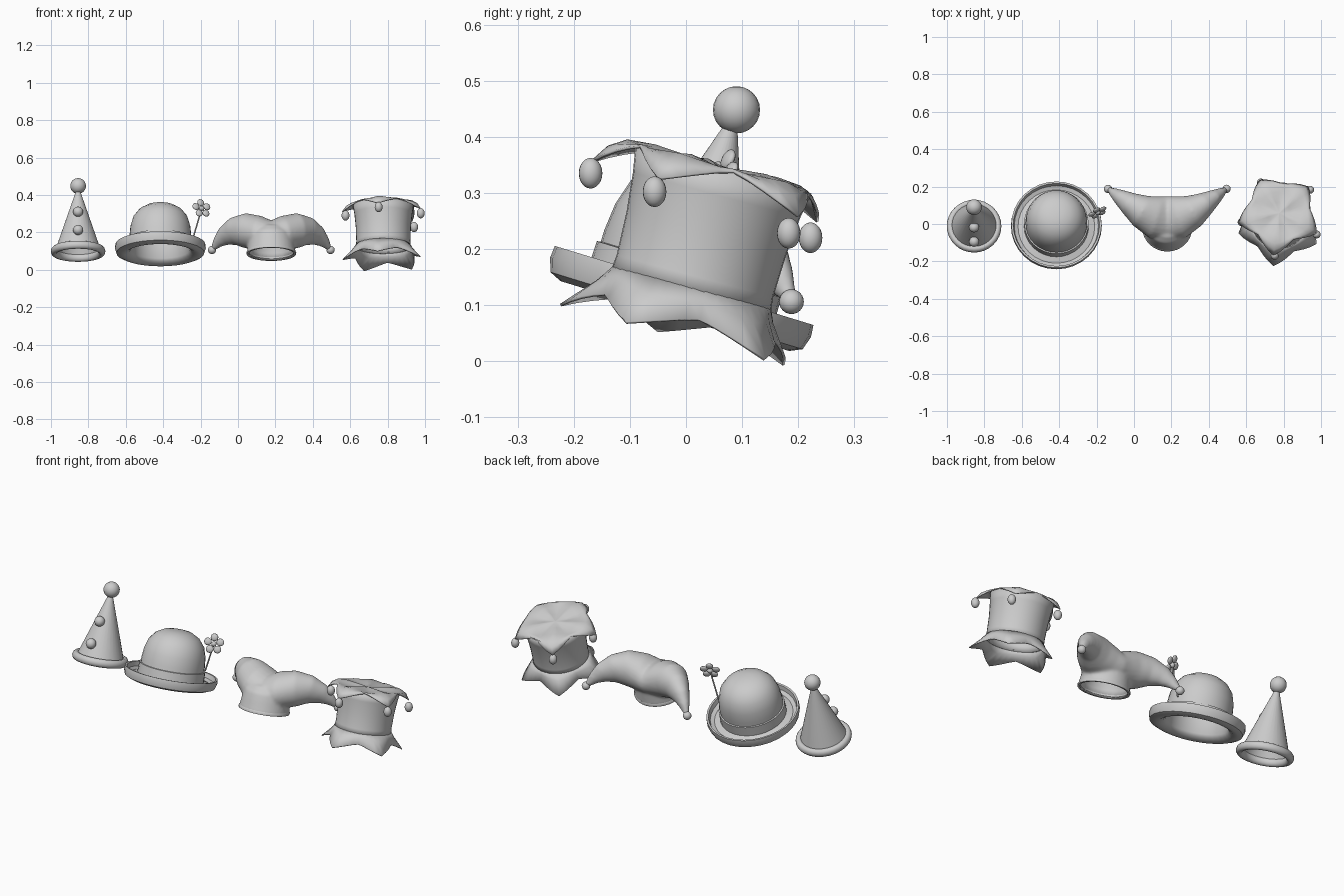
import bpy, bmesh
from math import sin, cos, pi, radians
from mathutils import Matrix, Vector

if "Cube" in bpy.data.objects:
    bpy.data.objects.remove(bpy.data.objects["Cube"])


def frame(x, y, z, tilt):
    """Hat frame, leaning back by tilt degrees."""
    return Matrix.Translation((x, y, z)) @ Matrix.Rotation(-radians(tilt), 4, 'X')


def finish(name, bm, matrix=None, angle=35):
    bmesh.ops.remove_doubles(bm, verts=bm.verts, dist=1e-5)
    bmesh.ops.recalc_face_normals(bm, faces=bm.faces)
    me = bpy.data.meshes.new(name)
    bm.to_mesh(me)
    bm.free()
    ob = bpy.data.objects.new(name, me)
    bpy.context.collection.objects.link(ob)
    ob.matrix_world = matrix or Matrix()
    bpy.ops.object.select_all(action='DESELECT')
    ob.select_set(True)
    bpy.context.view_layer.objects.active = ob
    bpy.ops.object.shade_smooth_by_angle(angle=radians(angle))
    return ob


def bridge(bm, rings, closed=False):
    """Quads between successive rings of equal length."""
    pairs = list(zip(rings, rings[1:])) + ([(rings[-1], rings[0])] if closed else [])
    for a, b in pairs:
        n = len(a)
        for i in range(n):
            j = (i + 1) % n
            bm.faces.new((a[i], a[j], b[j], b[i]))


def lathe(bm, profile, segs=32, closed=True, matrix=Matrix()):
    rings = [[bm.verts.new(matrix @ Vector((r * cos(2 * pi * i / segs), r * sin(2 * pi * i / segs), z)))
              for i in range(segs)] for r, z in profile]
    bridge(bm, rings, closed)


def turned(name, profile, matrix, segs=32, closed=True, angle=35):
    bm = bmesh.new()
    lathe(bm, profile, segs, closed)
    return finish(name, bm, matrix, angle)


def ball(name, pos, r, stretch=1.0):
    bm = bmesh.new()
    bmesh.ops.create_uvsphere(bm, u_segments=20, v_segments=12, radius=r)
    bmesh.ops.scale(bm, vec=(1, 1, stretch), verts=bm.verts)
    return finish(name, bm, Matrix.Translation(pos), 60)


# --- Cone hat with rolled edge and pompoms
M = frame(-0.855, -0.015, 0.087, 16)
turned("cone_hat", [(.124, -.006), (.006, .325), (.012, .35), (.118, .03)][::-1][:1] +
       [(.012, .345), (.006, .325), (.112, .026)], M)
turned("cone_rolled_edge", [(.1275 + .0185 * cos(2 * pi * k / 12), .012 + .022 * sin(2 * pi * k / 12))
                            for k in range(12)], M, 32, True, 60)
ball("cone_top_pompom", (-0.855, 0.09, 0.448), 0.042)
for y, z in ((-0.018, 0.31), (-0.095, 0.213)):
    ball("cone_front_pompom", (-0.855, y, z), 0.027)

# --- Bowler hat with curled brim and band
M = frame(-0.415, -0.017, 0.09, 17)
turned("bowler", [(.158, .018), (.168, .004), (.188, -.008), (.213, -.01), (.235, .0), (.243, .025), (.241, .047),
                  (.231, .046), (.225, .022), (.205, .012), (.165, .026), (.165, .1), (.16, .15),
                  (.145, .2), (.115, .238), (.075, .261), (.035, .269), (0, .271), (0, .262),
                  (.07, .25), (.13, .203), (.152, .145), (.157, .1)], M, 32, True, 45)
turned("bowler_band", [(.164, .02), (.173, .022), (.172, .077), (.163, .079)], M)

# --- Flower on a stem
base, head = Vector((-0.24, 0.05, 0.17)), Vector((-0.194, 0.062, 0.328))
d = head - base
bm = bmesh.new()
bmesh.ops.create_cone(bm, cap_ends=True, segments=10, radius1=.004, radius2=.004, depth=d.length)
finish("flower_stem", bm, Matrix.Translation((base + head) / 2) @ d.to_track_quat('Z', 'Y').to_matrix().to_4x4())
F = Matrix.Translation(head) @ Vector((.38, -.8, .4)).to_track_quat('Z', 'Y').to_matrix().to_4x4()
bm = bmesh.new()
for k in range(6):
    a = 2 * pi * k / 5 + .3
    R, r = (0.034, 0.02) if k < 5 else (0, 0.014)
    bmesh.ops.create_uvsphere(bm, u_segments=14, v_segments=8, radius=1, matrix=Matrix.Translation(
        (R * cos(a), R * sin(a), 0)) @ Matrix.Diagonal((r, r, .009 if k < 5 else .014, 1)))
finish("flower_head", bm, F, 60)

# --- Two-horned hat: lofted horns fused with a head tube
X = 0.178
M = frame(X, -0.018, 0.092, 16)
half = [(.0, .03, .18, .12, .084), (.07, .038, .196, .114, .093), (.14, .07, .21, .09, .093),
        (.2, .108, .205, .064, .075), (.25, .142, .18, .043, .053), (.285, .166, .148, .027, .032),
        (.312, .186, .112, .013, .014)]
path = [(-x, y, z, a, b) for x, y, z, a, b in half[:0:-1]] + half
bm = bmesh.new()
rings = []
for i, (x, y, z, a, b) in enumerate(path):
    p, q = path[max(i - 1, 0)], path[min(i + 1, len(path) - 1)]
    t = (Vector(q[:3]) - Vector(p[:3])).normalized()
    side = t.cross(Vector((0, 0, 1))).normalized()
    up = side.cross(t)
    c = Vector((X + x, y, z))
    rings.append([bm.verts.new(c + side * a * cos(2 * pi * k / 24) + up * b * sin(2 * pi * k / 24))
                  for k in range(24)])
bridge(bm, rings)
bm.faces.new(rings[0])
bm.faces.new(rings[-1])
lathe(bm, [(0, -.008), (.132, -.008), (.128, .02), (.123, .06), (.117, .095), (.09, .13), (0, .14)], 32, False, M)
horns = finish("horned_hat", bm)
cut = turned("horned_hat_cavity", [(0, -.03), (.121, -.03), (.117, .03), (.103, .08), (.06, .115), (0, .12)], M, 32, False)
cut.hide_render = True
cut.hide_set(True)
rm = horns.modifiers.new("fuse", 'REMESH')
rm.mode, rm.voxel_size, rm.use_smooth_shade = 'VOXEL', 0.007, True
sm = horns.modifiers.new("soften", 'SMOOTH')
sm.factor, sm.iterations = 0.5, 14
bo = horns.modifiers.new("hollow", 'BOOLEAN')
bo.operation, bo.object, bo.solver = 'DIFFERENCE', cut, 'EXACT'
turned("horned_hat_rim", [(.118, .008), (.129, .008), (.134, -.002), (.132, -.009), (.12, -.008)], M, 32, True, 60)
for s in (-1, 1):
    ball("horn_bell", (X + s * .317, .188, .106), .022)

# --- Five-pointed hat: flared crown, star top and pointed skirt brim
M = frame(0.777, -0.01, 0.055, 15)
N, TIP = 40, radians(-98)


def star(bm, rings, bias=0.0):
    """Rings given as (tip radius, valley radius, tip z, valley z)."""
    out = []
    for rt, rv, zt, zv in rings:
        ring = []
        for i in range(N):
            k = i % 8
            w = (1 - min(k, 8 - k) / 4) ** 1.35
            a = TIP + 2 * pi * i / N
            r = rv + (rt - rv) * w
            ring.append(bm.verts.new((r * cos(a), r * sin(a) + bias, zv + (zt - zv) * w)))
        out.append(ring)
    bridge(bm, out)


def thick(ob, t):
    m = ob.modifiers.new("thickness", 'SOLIDIFY')
    m.thickness, m.offset = t, 0


bm = bmesh.new()
lathe(bm, [(.145, .07), (.142, .1), (.145, .18), (.152, .25), (.16, .296)], N, False)
thick(finish("star_hat_crown", bm, M), .005)
bm = bmesh.new()
star(bm, [(.144, .144, .078, .078), (.168, .15, .045, .058), (.22, .166, -.012, .026)])
thick(finish("star_hat_brim", bm, M), .005)
bm = bmesh.new()
star(bm, [(0, 0, .296, .296), (.06, .06, .302, .291), (.12, .115, .306, .291),
          (.17, .145, .302, .297), (.2, .155, .283, .3), (.222, .164, .25, .297)], -.01)
thick(finish("star_hat_top", bm, M), .005)
for p in ((.752, -.17, .335), (.977, -.056, .302), (.942, .183, .228), (.678, .222, .22), (.575, .01, .29)):
    ball("star_hat_bell", p, .021, 1.3)
